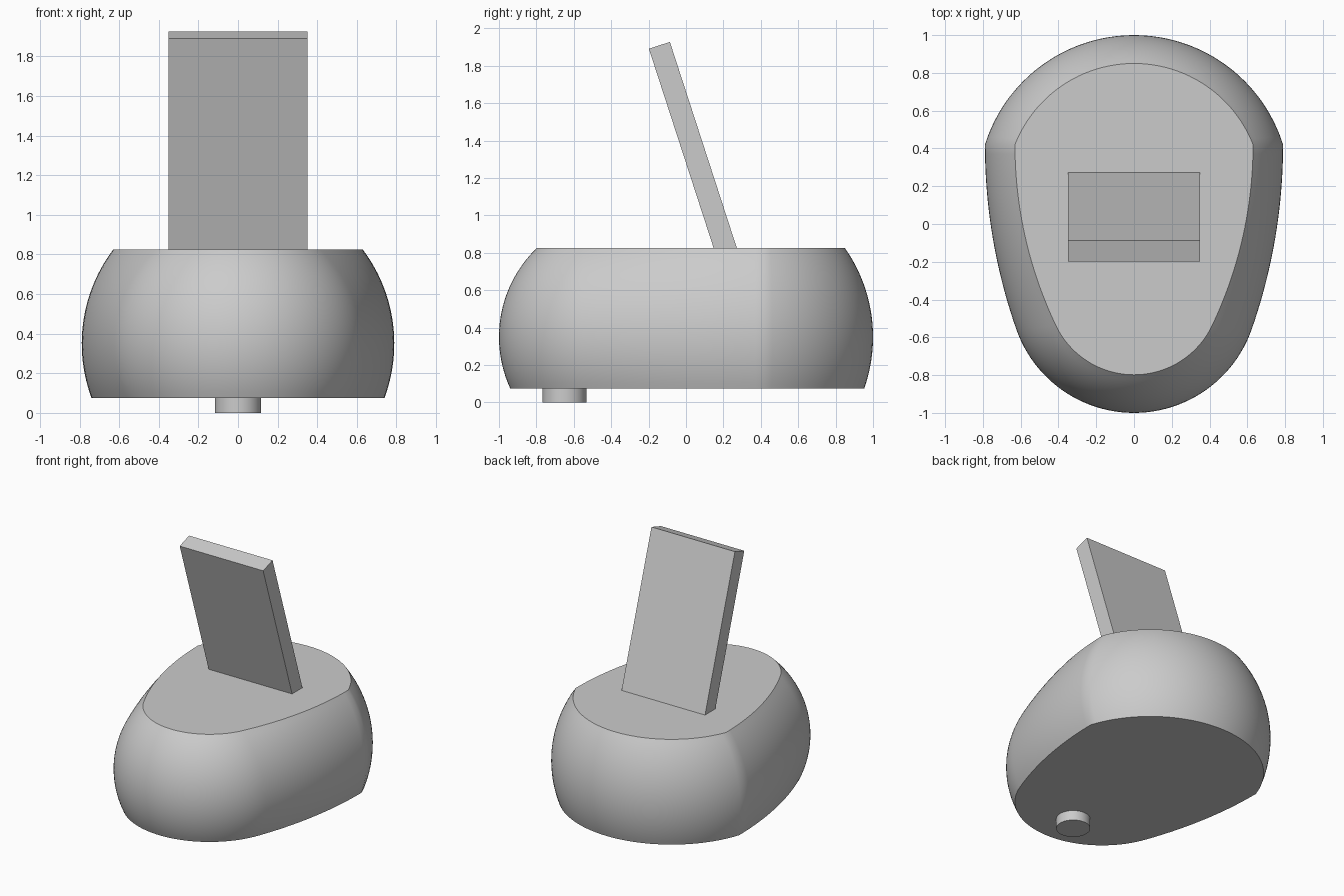
import bpy, bmesh
from math import sin, cos, atan2, sqrt, pi, radians
from mathutils import Matrix, Vector

if "Cube" in bpy.data.objects:
    bpy.data.objects.remove(bpy.data.objects["Cube"], do_unlink=True)

grey = bpy.data.materials.new("light grey")
grey.use_nodes = True
grey.diffuse_color = (0.6, 0.6, 0.6, 1)
grey.node_tree.nodes["Principled BSDF"].inputs["Base Color"].default_value = grey.diffuse_color


def finish(name, bm, smooth=True):
    bmesh.ops.recalc_face_normals(bm, faces=bm.faces)
    mesh = bpy.data.meshes.new(name)
    bm.to_mesh(mesh)
    bm.free()
    mesh.materials.append(grey)
    obj = bpy.data.objects.new(name, mesh)
    bpy.context.collection.objects.link(obj)
    if smooth:
        bpy.ops.object.select_all(action='DESELECT')
        obj.select_set(True)
        bpy.context.view_layer.objects.active = obj
        bpy.ops.object.shade_smooth_by_angle(angle=radians(30))
    return obj


# Rounded base: a large ball at the back and a small one at the front,
# joined by bulging sides, sliced flat at top and bottom
BOTTOM, TOP, MIDDLE = 0.075, 0.825, 0.35
BACK_Y, BACK_R = 0.173, 0.827
FRONT_Y, FRONT_R = -0.34, 0.66
CORNER_Y = 0.42


def arc(cx, cy, r, start, end, steps):
    angles = (start + (end - start) * i / steps for i in range(steps + 1))
    return [(cx + r * cos(a), cy + r * sin(a)) for a in angles]


def outline(z):
    back = sqrt(BACK_R ** 2 - (z - MIDDLE) ** 2)
    front = sqrt(FRONT_R ** 2 - (z - MIDDLE) ** 2)
    rise = CORNER_Y - BACK_Y
    drop = CORNER_Y - FRONT_Y
    width = sqrt(back ** 2 - rise ** 2)
    # Side arc is upright at the corner and tangent to the front arc
    side = (width ** 2 + drop ** 2 - front ** 2) / (2 * (width - front))
    turn = -atan2(drop, side - width)
    half = arc(0, BACK_Y, back, pi / 2, atan2(rise, width), 24)
    half += arc(width - side, CORNER_Y, side, 0, turn, 20)[1:]
    half += arc(0, FRONT_Y, front, turn, -pi / 2, 24)[1:]
    return half + [(-x, y) for x, y in half[-2:0:-1]]


bm = bmesh.new()
LAYERS = 24
rings = []
for i in range(LAYERS + 1):
    z = BOTTOM + (TOP - BOTTOM) * i / LAYERS
    rings.append([bm.verts.new((x, y, z)) for x, y in outline(z)])
for low, high in zip(rings, rings[1:]):
    for j in range(len(low)):
        k = (j + 1) % len(low)
        bm.faces.new((low[j], low[k], high[k], high[j]))
bm.faces.new(rings[0][::-1])
bm.faces.new(rings[-1])
finish("rounded_base", bm)

# Leaning plate, its foot cut level and set just into the base
bm = bmesh.new()
bmesh.ops.create_cube(bm, size=1)
lean = Matrix.Rotation(radians(18), 4, 'X')
place = Matrix.Translation((0, 0.21, TOP)) @ lean
bmesh.ops.transform(bm, verts=bm.verts, matrix=place @ Matrix.Translation((0, 0, 0.47))
                    @ Matrix.Diagonal((0.7, 0.118, 1.34, 1)))
bmesh.ops.bisect_plane(bm, geom=bm.verts[:] + bm.edges[:] + bm.faces[:],
                       plane_co=Vector((0, 0, TOP - 0.02)), plane_no=(0, 0, 1), clear_inner=True)
bmesh.ops.holes_fill(bm, edges=[e for e in bm.edges if e.is_boundary])
finish("leaning_plate", bm, smooth=False)

# Small round foot under the front
bm = bmesh.new()
bmesh.ops.create_cone(bm, cap_ends=True, segments=48, radius1=0.117, radius2=0.117,
                      depth=BOTTOM + 0.01,
                      matrix=Matrix.Translation((0, -0.65, (BOTTOM + 0.01) / 2)))
finish("front_foot", bm)
